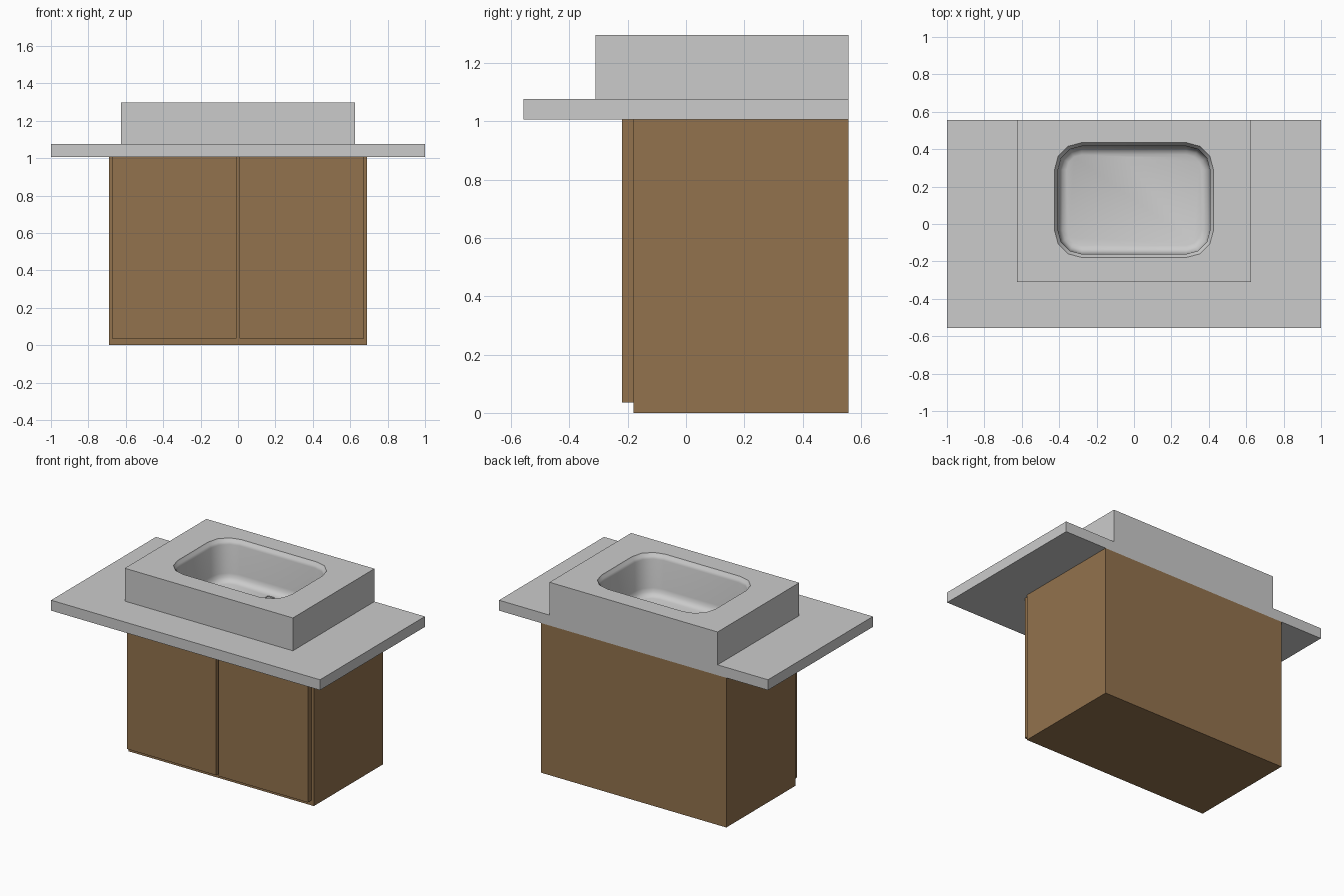
import bpy, bmesh, math

if "Cube" in bpy.data.objects:
    bpy.data.objects.remove(bpy.data.objects["Cube"])

wood = bpy.data.materials.new("wood")
wood.diffuse_color = (0.29, 0.17, 0.075, 1)
wood.use_nodes = True
wood.node_tree.nodes["Principled BSDF"].inputs["Base Color"].default_value = wood.diffuse_color


def finish(name, bm, mat=None):
    bmesh.ops.recalc_face_normals(bm, faces=bm.faces)
    mesh = bpy.data.meshes.new(name)
    bm.to_mesh(mesh)
    bm.free()
    ob = bpy.data.objects.new(name, mesh)
    bpy.context.collection.objects.link(ob)
    if mat:
        mesh.materials.append(mat)
    return ob


def box(name, x, y, z, mat=None):
    bm = bmesh.new()
    bmesh.ops.create_cube(bm, size=1)
    for v in bm.verts:
        for i, (lo, hi) in enumerate((x, y, z)):
            v.co[i] = hi if v.co[i] > 0 else lo
    return finish(name, bm, mat)


def rounded_loft(name, cx, cy, hx, hy, radius, seg, levels):
    """Stack rounded rectangles; each level is (inset, z)."""
    bm = bmesh.new()
    rings = []
    for inset, z in levels:
        r = max(radius - inset, radius * 0.3)
        ring = []
        for k, (sx, sy) in enumerate(((1, 1), (-1, 1), (-1, -1), (1, -1))):
            for i in range(seg + 1):
                a = math.pi / 2 * (k + i / seg)
                ring.append(bm.verts.new((
                    cx + sx * (hx - inset - r) + r * math.cos(a),
                    cy + sy * (hy - inset - r) + r * math.sin(a), z)))
        rings.append(ring)
    n = len(rings[0])
    for a, b in zip(rings, rings[1:]):
        for i in range(n):
            bm.faces.new((a[i], a[(i + 1) % n], b[(i + 1) % n], b[i]))
    bm.faces.new(rings[0])
    bm.faces.new(rings[-1])
    return finish(name, bm)


def boolean(target, other, operation):
    mod = target.modifiers.new(operation.lower(), 'BOOLEAN')
    mod.operation, mod.object, mod.solver = operation, other, 'EXACT'
    bpy.context.view_layer.objects.active = target
    bpy.ops.object.modifier_apply(modifier=mod.name)
    bpy.data.objects.remove(other)


# Cabinet carcass and its two doors
box("cabinet", (-0.69, 0.69), (-0.18, 0.557), (0, 1.006), wood)
for side, x in (("left", (-0.673, -0.008)), ("right", (0.008, 0.673))):
    box(side + "_door", x, (-0.22, -0.18), (0.035, 1.006), wood)

# Countertop with raised basin block
counter = box("countertop_basin", (-1, 1), (-0.557, 0.557), (1.006, 1.076))
block = box("block", (-0.625, 0.625), (-0.31, 0.557), (1.03, 1.297))
boolean(counter, block, 'UNION')

# Bowl with eased rim and filleted floor
bowl = rounded_loft("bowl", 0, 0.128, 0.425, 0.307, 0.145, 3, [
    (0, 1.32), (0, 1.297), (0.004, 1.288), (0.014, 1.278), (0.019, 1.262),
    (0.022, 1.07), (0.028, 1.045), (0.042, 1.026), (0.065, 1.018)])
boolean(counter, bowl, 'DIFFERENCE')

# Drain recess
drain = rounded_loft("drain", 0, 0.335, 0.026, 0.022, 0.009, 3,
                     [(0, 1.03), (0, 1.011)])
boolean(counter, drain, 'DIFFERENCE')

# Merge coplanar faces, then smooth the bowl only
bm = bmesh.new()
bm.from_mesh(counter.data)
bmesh.ops.dissolve_limit(bm, angle_limit=0.01, verts=bm.verts, edges=bm.edges)
bm.to_mesh(counter.data)
bm.free()
bpy.ops.object.select_all(action='DESELECT')
counter.select_set(True)
bpy.context.view_layer.objects.active = counter
bpy.ops.object.shade_smooth_by_angle(angle=math.radians(40))
